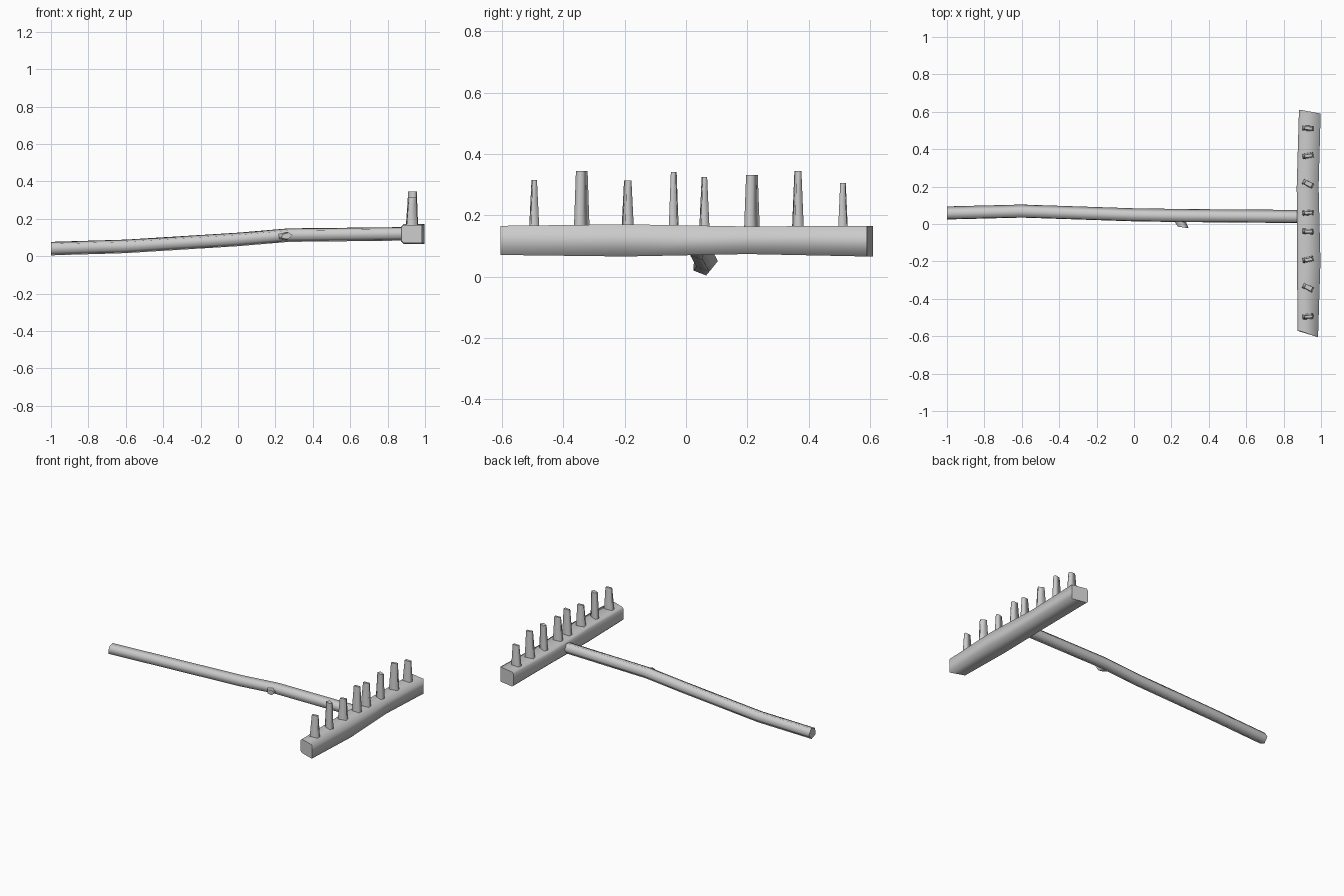
import bpy, bmesh
from math import sin, cos, radians, tau
from mathutils import Vector, Matrix

if "Cube" in bpy.data.objects:
    bpy.data.objects.remove(bpy.data.objects["Cube"])

grey = bpy.data.materials.new("plain grey wood")
grey.use_nodes = True
colour = (0.6, 0.6, 0.6, 1)
grey.diffuse_color = colour
grey.node_tree.nodes["Principled BSDF"].inputs["Base Color"].default_value = colour


def loft(name, rings):
    """Smooth skin through rings of points, closed by flat caps."""
    bm = bmesh.new()
    loops = [[bm.verts.new(p) for p in ring] for ring in rings]
    n = len(loops[0])
    for a, b in zip(loops, loops[1:]):
        for i in range(n):
            j = (i + 1) % n
            bm.faces.new((a[i], a[j], b[j], b[i])).smooth = True
    bm.faces.new(loops[0])
    bm.faces.new(loops[-1])
    bmesh.ops.recalc_face_normals(bm, faces=bm.faces)
    mesh = bpy.data.meshes.new(name)
    bm.to_mesh(mesh)
    bm.free()
    mesh.materials.append(grey)
    obj = bpy.data.objects.new(name, mesh)
    bpy.context.collection.objects.link(obj)
    return obj


def ring(centre, u, v, sides, turn=0):
    """Regular polygon around centre in the plane of the half axes u and v."""
    angles = [radians(turn) + tau * i / sides for i in range(sides)]
    return [Vector(centre) + Vector(u) * cos(a) + Vector(v) * sin(a) for a in angles]


# Crooked five-sided handle
path = [(-1, .056, .041), (-.6, .066, .053), (0, .046, .09),
        (.27, .042, .113), (.9, .037, .12)]
loft("handle", [ring(p, (0, .038, 0), (0, 0, .038), 5, -75) for p in path])

# Cut twig stub on the side of the handle
loft("twig_stub", [ring((.235, .03, .105), (.035, 0, 0), (0, 0, .024), 5),
                   ring((.26, -.018, .108), (.032, -.005, .004), (0, 0, .018), 5)])

# Hand-hewn head beam: y, back x, front x, bottom z, top z, end skew
stations = [(-.588, .874, .984, .071, .166, -.017),
            (-.2, .872, .997, .066, .171, 0),
            (.2, .87, .987, .074, .164, 0),
            (.6, .882, .998, .066, .166, -.01)]
beam = []
for y, back, front, low, high, skew in stations:
    bevel = .012
    beam.append([(front, y + skew, low), (front, y + skew, high),
                 (back + bevel, y - skew, high), (back, y - skew, high - bevel),
                 (back, y - skew, low + bevel), (back + bevel, y - skew, low)])
loft("head_beam", beam)

# Tapered pegs: y, tip height, half thickness at tip, turn about z
pegs = [(-.495, .315, .008, 5), (-.34, .345, .013, -25), (-.19, .314, .009, 12),
        (-.04, .341, .009, -4), (.06, .326, .008, 5), (.215, .332, .013, -25),
        (.365, .345, .009, 10), (.512, .306, .009, -3)]
for k, (y, tip, thick, turn) in enumerate(pegs):
    rings = []
    for z, x, half_x, half_y in ((.15, .93, .03, .016), (tip, .933, .02, thick)):
        spin = Matrix.Rotation(radians(turn), 3, "Z")
        square = [(1, 1), (-1, 1), (-1, -1), (1, -1)]
        rings.append([Vector((x, y, z)) + spin @ Vector((a * half_x, b * half_y * .9, 0))
                      for a, b in square])
    loft(f"peg_{k + 1}", rings)
